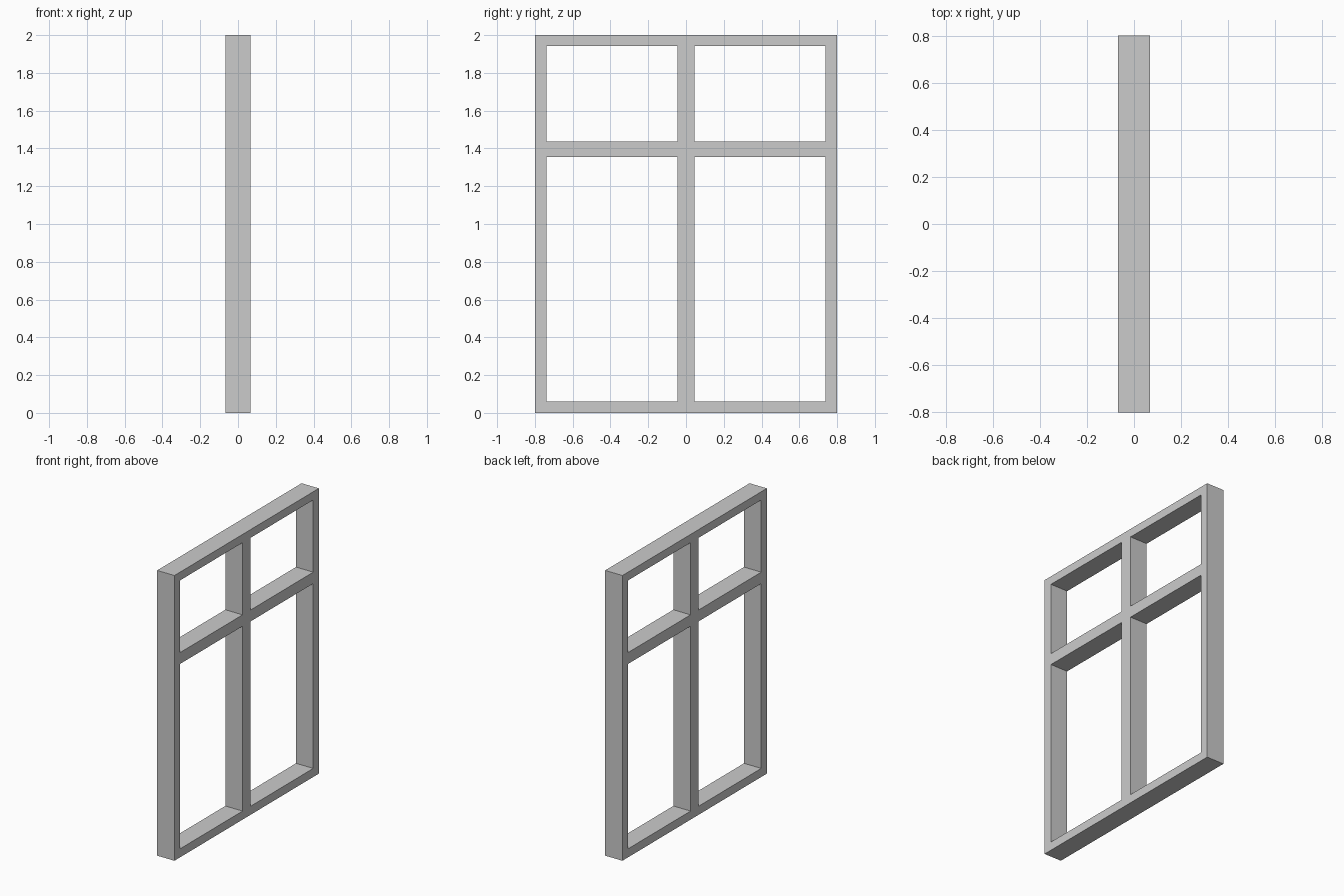
import bpy, bmesh

if "Cube" in bpy.data.objects:
    bpy.data.objects.remove(bpy.data.objects["Cube"])

DEPTH = 0.134
# Edges of the vertical and horizontal bars
YS = [-0.80, -0.738, -0.045, 0.045, 0.738, 0.80]
ZS = [0.0, 0.06, 1.356, 1.436, 1.942, 2.0]

bm = bmesh.new()
verts = [[bm.verts.new((-DEPTH / 2, y, z)) for z in ZS] for y in YS]

# Flat lattice: odd/odd cells are the four openings
for i in range(len(YS) - 1):
    for j in range(len(ZS) - 1):
        if i % 2 and j % 2:
            continue
        bm.faces.new((verts[i][j], verts[i + 1][j],
                      verts[i + 1][j + 1], verts[i][j + 1]))

# Give the lattice its depth, keeping the back faces
back = bm.faces[:]
res = bmesh.ops.extrude_face_region(bm, geom=back, use_keep_orig=True)
moved = [g for g in res["geom"] if isinstance(g, bmesh.types.BMVert)]
bmesh.ops.translate(bm, verts=moved, vec=(DEPTH, 0, 0))
bmesh.ops.recalc_face_normals(bm, faces=bm.faces[:])

mesh = bpy.data.meshes.new("window_frame")
bm.to_mesh(mesh)
bm.free()
frame = bpy.data.objects.new("window_frame", mesh)
bpy.context.collection.objects.link(frame)
